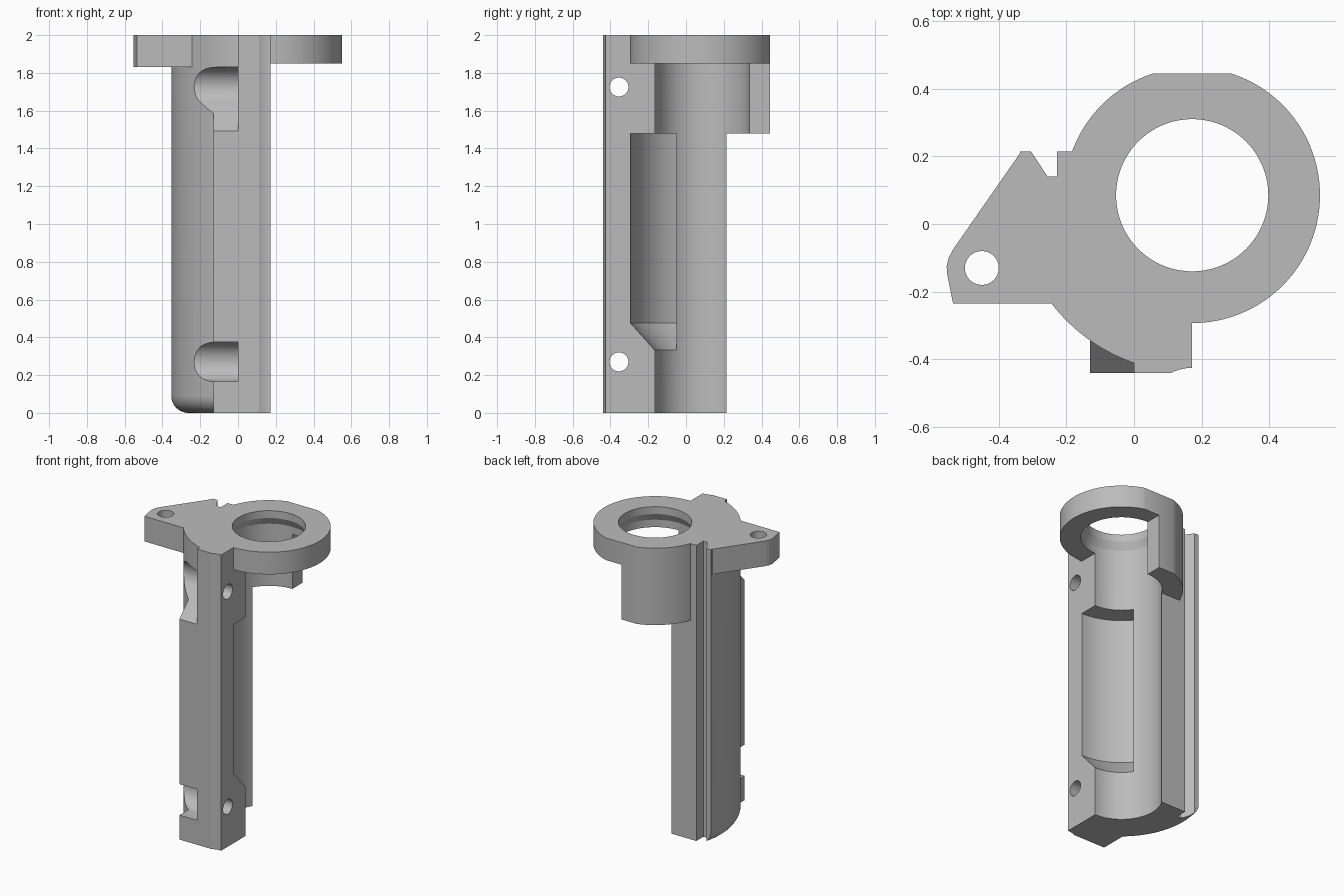
import bpy, bmesh
from math import sin, cos, radians, tau
from mathutils import Vector

cube = bpy.data.objects.get("Cube")
if cube:
    bpy.data.objects.remove(cube, do_unlink=True)

CX, CY = 0.172, 0.085      # axis of the ring and bore
SIDE = CX                  # flat right side of the column
BACK, FRONT = 0.215, -0.44
TAB_Z, RING_Z, TOP = 1.83, 1.85, 2.0
SCREW_Y, SCREW_R = -0.355, 0.105


def finish(name, bm):
    bmesh.ops.remove_doubles(bm, verts=bm.verts, dist=1e-5)
    bmesh.ops.recalc_face_normals(bm, faces=bm.faces)
    mesh = bpy.data.meshes.new(name)
    bm.to_mesh(mesh)
    bm.free()
    ob = bpy.data.objects.new(name, mesh)
    bpy.context.scene.collection.objects.link(ob)
    return ob


def prism(name, pts, lo, hi, axis="z"):
    """Extrude a 2D outline along an axis."""
    place = {"x": lambda a, b, t: (t, a, b),
             "y": lambda a, b, t: (a, t, b),
             "z": lambda a, b, t: (a, b, t)}[axis]
    bm = bmesh.new()
    face = bm.faces.new([bm.verts.new(place(a, b, lo)) for a, b in pts])
    ext = bmesh.ops.extrude_face_region(bm, geom=[face])["geom"]
    moved = [v for v in ext if isinstance(v, bmesh.types.BMVert)]
    bmesh.ops.translate(bm, verts=moved, vec=Vector(place(0, 0, hi - lo)))
    return finish(name, bm)


def box(name, x, y, z):
    return prism(name, [(x[0], y[0]), (x[1], y[0]), (x[1], y[1]), (x[0], y[1])], *z)


def arc(cx, cy, r, a0, a1, n):
    angles = [radians(a0 + (a1 - a0) * i / n) for i in range(n + 1)]
    return [(cx + r * cos(a), cy + r * sin(a)) for a in angles]


def rod(name, a, b, r, lo, hi, axis="z", n=48):
    return prism(name, arc(a, b, r, 0, 360, n)[:-1], lo, hi, axis)


def lathe(name, profile, steps=128):
    """Revolve a radius/height profile about the ring axis."""
    bm = bmesh.new()
    vs = [bm.verts.new((CX + r, CY, z)) for r, z in profile]
    es = [bm.edges.new(pair) for pair in zip(vs, vs[1:])]
    bmesh.ops.spin(bm, geom=vs + es, cent=(CX, CY, 0), axis=(0, 0, 1),
                   angle=tau, steps=steps, use_duplicate=False)
    return finish(name, bm)


def combine(ob, tool, op):
    """Apply a boolean and discard the tool."""
    tool.hide_render = True
    mod = ob.modifiers.new(op, "BOOLEAN")
    mod.operation, mod.object, mod.solver = op, tool, "EXACT"
    bpy.context.view_layer.objects.active = ob
    bpy.ops.object.modifier_apply(modifier=mod.name)
    bpy.data.objects.remove(tool, do_unlink=True)


# Column: a round wall with a filleted foot, flat at the back
fillet = arc(0.435, 0.09, 0.09, -90, 0, 10)
body = lathe("guide_bracket", [(0, -0.1), (0.435, -0.1)] + fillet + [(0.525, 2.1), (0, 2.1)])
combine(body, box("back_limit", (-1, 1), (-1, BACK), (-1, 3)), "INTERSECT")

# Square rail along the front, stepped back near the top
rail = prism("front_rail", [(-0.13, -0.1), (0.3, -0.1), (0.3, 2.1), (0, 2.1),
                            (0, 1.8), (-0.13, 1.8)], FRONT, -0.2, "y")
combine(body, rail, "UNION")
combine(body, box("side_limit", (-1, SIDE), (-1, 1), (-1, 3)), "INTERSECT")

# Ring, carried down behind the column as a half sleeve
ring = rod("ring", CX, CY, 0.378, 1.48, 2.1, n=128)
combine(ring, box("sleeve_cut", (SIDE, 1), (-1, 1), (1, RING_Z)), "DIFFERENCE")
combine(body, ring, "UNION")

# Mounting tab on the right side
tab = prism("mounting_tab", [(-0.2, 0.1), (-0.34, 0.205), (-0.535, -0.075), (-0.548, -0.1),
                             (-0.554, -0.125), (-0.552, -0.15), (-0.535, -0.235),
                             (-0.2, -0.235)], TAB_Z, 2.1)
combine(body, tab, "UNION")
combine(body, box("outer_limit", (-1, 1), (-1, 0.445), (0, TOP)), "INTERSECT")

# Bore with a narrower lip at the top
bore = lathe("bore", [(0, -0.2), (0.25, -0.2), (0.25, 1.9), (0.225, 1.95),
                      (0.225, 2.2), (0, 2.2)])
combine(body, bore, "DIFFERENCE")

# Wider pocket inside the column with a sloped floor
pocket = lathe("pocket", [(0, 0.276), (0.2, 0.276), (0.378, 0.475), (0.378, 1.48), (0, 1.48)])
combine(pocket, box("pocket_limit", (-1, 1), (-1, -0.05), (-1, 3)), "INTERSECT")
combine(body, pocket, "DIFFERENCE")

# Groove down the back and hollow along the front right edge
groove = prism("groove", [(-0.345, 0.275), (-0.255, 0.14), (-0.228, 0.14), (-0.228, 0.275)], -1, 3)
combine(body, groove, "DIFFERENCE")
combine(body, rod("edge_hollow", SIDE, -0.56, 0.135, -1, 3, n=64), "DIFFERENCE")

# Screw head slots open to the front, and the screw holes
for z, start in ((0.27, -90), (1.725, -45)):
    outline = arc(SCREW_Y, z, SCREW_R, start, 90, 24)
    y0, z0 = outline[0]
    drop = (y0 + 0.6) if start == -45 else 0
    outline += [(-0.6, z + SCREW_R), (-0.6, z0 - drop)]
    combine(body, prism("screw_slot", outline, -0.7, 0, "x"), "DIFFERENCE")
    combine(body, rod("screw_hole", SCREW_Y, z, 0.05, -0.1, 0.3, "x"), "DIFFERENCE")
combine(body, rod("tab_hole", -0.45, -0.13, 0.05, 1.7, 2.2), "DIFFERENCE")

# Plain grey finish
grey = bpy.data.materials.new("plain_grey")
grey.use_nodes = True
colour = (0.5, 0.5, 0.5, 1)
grey.diffuse_color = colour
grey.node_tree.nodes["Principled BSDF"].inputs["Base Color"].default_value = colour
body.data.materials.clear()
body.data.materials.append(grey)
for poly in body.data.polygons:
    poly.material_index = 0

bpy.ops.object.select_all(action="DESELECT")
body.select_set(True)
bpy.context.view_layer.objects.active = body
bpy.ops.object.shade_smooth_by_angle(angle=radians(25))
